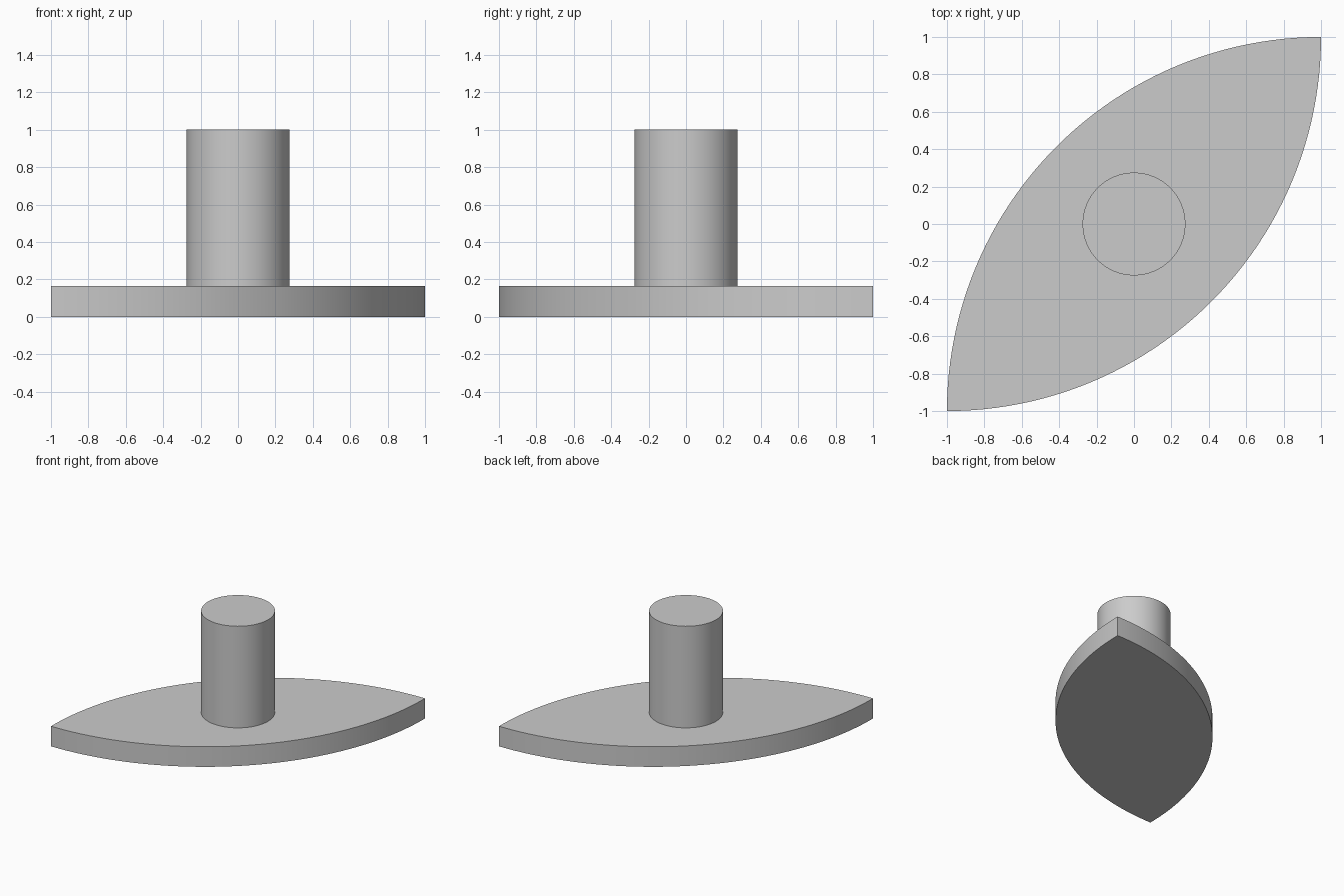
import bpy
import bmesh
from math import cos, sin, pi, radians

cube = bpy.data.objects.get("Cube")
if cube:
    bpy.data.objects.remove(cube, do_unlink=True)

PLATE_TOP = 0.165
POST_TOP = 1.0
POST_RADIUS = 0.275

grey = bpy.data.materials.new("plain grey")
grey.use_nodes = True
colour = (0.6, 0.6, 0.6, 1)
grey.diffuse_color = colour
grey.node_tree.nodes["Principled BSDF"].inputs["Base Color"].default_value = colour


def arc(cx, cy, radius, start, sweep, steps):
    """Points along an arc, leaving out the end point."""
    return [(cx + radius * cos(start + sweep * i / steps),
             cy + radius * sin(start + sweep * i / steps)) for i in range(steps)]


def prism(name, outline, bottom, top):
    """Extrude a closed outline upward into a solid."""
    bm = bmesh.new()
    base = bm.faces.new([bm.verts.new((x, y, bottom)) for x, y in outline])
    result = bmesh.ops.extrude_face_region(bm, geom=[base], use_keep_orig=True)
    for v in result["geom"]:
        if isinstance(v, bmesh.types.BMVert):
            v.co.z = top
    bmesh.ops.recalc_face_normals(bm, faces=bm.faces)
    mesh = bpy.data.meshes.new(name)
    bm.to_mesh(mesh)
    bm.free()
    mesh.materials.append(grey)
    obj = bpy.data.objects.new(name, mesh)
    bpy.context.collection.objects.link(obj)
    bpy.ops.object.select_all(action="DESELECT")
    obj.select_set(True)
    bpy.context.view_layer.objects.active = obj
    bpy.ops.object.shade_smooth_by_angle(angle=radians(30))


# Leaf-shaped base plate: two quarter circles meeting at opposite corners
leaf = arc(-1, 1, 2, -pi / 2, pi / 2, 48) + arc(1, -1, 2, pi / 2, pi / 2, 48)
prism("base_plate", leaf, 0, PLATE_TOP)

# Round post standing on the plate
prism("post", arc(0, 0, POST_RADIUS, 0, 2 * pi, 64), PLATE_TOP, POST_TOP)
